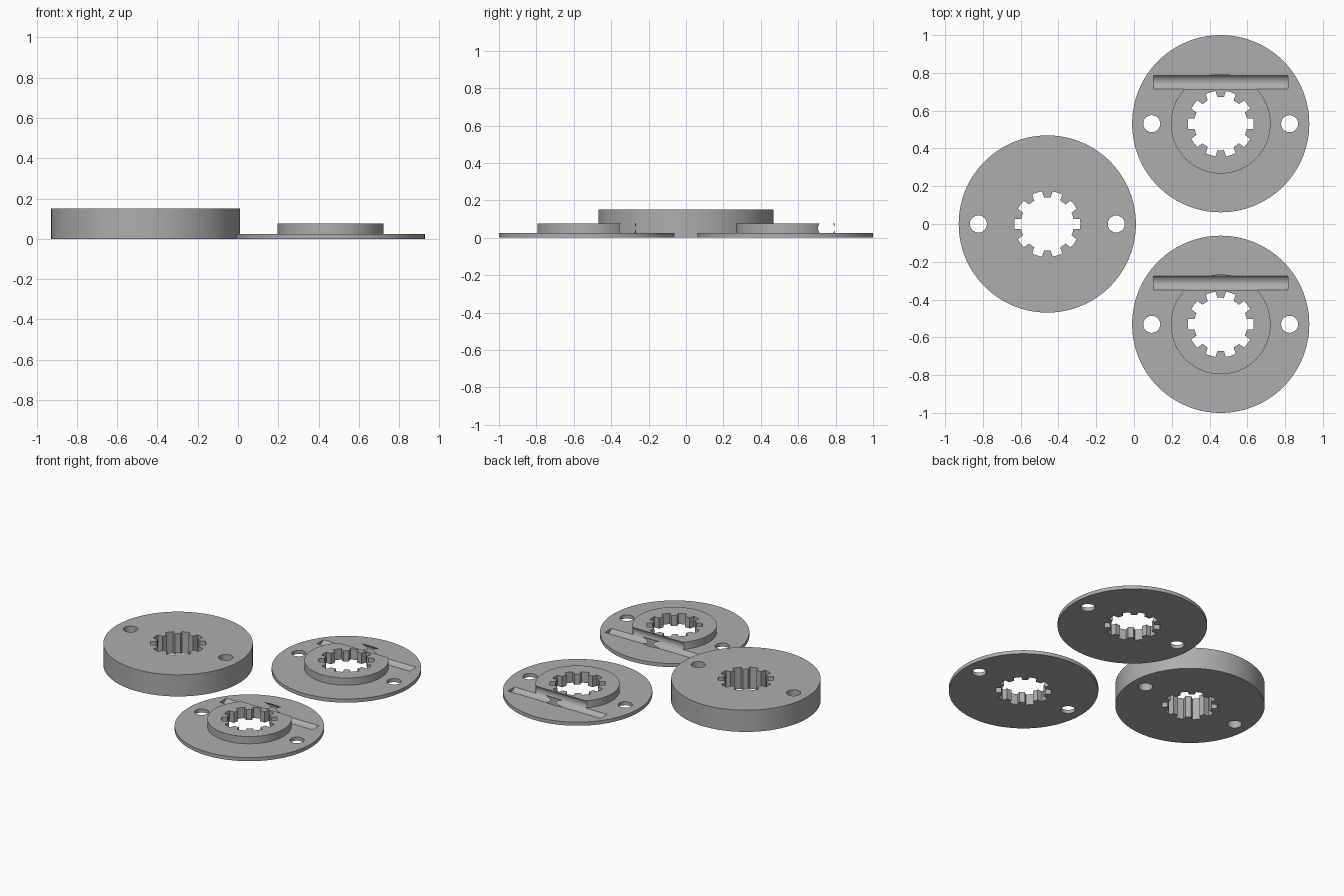
import bpy, bmesh, math
from mathutils import Matrix, Vector

if "Cube" in bpy.data.objects:
    bpy.data.objects.remove(bpy.data.objects["Cube"])

R, HUB_R = 0.469, 0.264          # disc and hub radii
BORE_R, SLOT_R, SLOT_W = 0.141, 0.175, 0.054
PIN_X, PIN_R = 0.365, 0.045      # two round holes

steel = bpy.data.materials.new("grey steel")
steel.diffuse_color = (0.42, 0.42, 0.42, 1)
steel.use_nodes = True
steel.node_tree.nodes["Principled BSDF"].inputs["Base Color"].default_value = steel.diffuse_color


def make_object(name, bm):
    bmesh.ops.recalc_face_normals(bm, faces=bm.faces)
    mesh = bpy.data.meshes.new(name)
    bm.to_mesh(mesh)
    bm.free()
    ob = bpy.data.objects.new(name, mesh)
    bpy.context.collection.objects.link(ob)
    mesh.materials.append(steel)
    return ob


def cylinder(name, r, z0, z1, x=0, segs=128):
    bm = bmesh.new()
    bmesh.ops.create_cone(bm, cap_ends=True, segments=segs, radius1=r, radius2=r,
                          depth=z1 - z0, matrix=Matrix.Translation((x, 0, (z0 + z1) / 2)))
    return make_object(name, bm)


def spline_cutter():
    # Ten straight-sided slots around a round bore, as one extruded outline
    half_in = math.asin(SLOT_W / 2 / BORE_R)
    half_out = math.asin(SLOT_W / 2 / SLOT_R)
    step = math.tau / 10
    pts = []
    for i in range(10):
        a = i * step
        pts += [(SLOT_R, a - half_out), (SLOT_R, a), (SLOT_R, a + half_out)]
        gap = step - 2 * half_in
        pts += [(BORE_R, a + half_in + gap * k / 4) for k in range(5)]
    bm = bmesh.new()
    face = bm.faces.new([bm.verts.new((r * math.cos(a), r * math.sin(a), -0.1)) for r, a in pts])
    ext = bmesh.ops.extrude_face_region(bm, geom=[face])
    bmesh.ops.translate(bm, vec=Vector((0, 0, 0.4)),
                        verts=[v for v in ext["geom"] if isinstance(v, bmesh.types.BMVert)])
    return make_object("spline_cutter", bm)


def groove_cutter():
    # Round bar lying along x, sunk into the hub and the plate
    bm = bmesh.new()
    mat = Matrix.Translation((0, 0.219, 0.05)) @ Matrix.Rotation(math.pi / 2, 4, 'Y')
    bmesh.ops.create_cone(bm, cap_ends=True, segments=48, radius1=0.044, radius2=0.044,
                          depth=0.71, matrix=mat)
    return make_object("groove_cutter", bm)


def combine(ob, other, operation):
    mod = ob.modifiers.new(operation.lower(), 'BOOLEAN')
    mod.object, mod.operation, mod.solver = other, operation, 'EXACT'
    bpy.context.view_layer.objects.active = ob
    bpy.ops.object.modifier_apply(modifier=mod.name)
    bpy.data.objects.remove(other)


def make_disc(name, thickness, x, y, hub_top=None):
    ob = cylinder(name, R, 0, thickness)
    if hub_top:
        combine(ob, cylinder("hub", HUB_R, thickness / 2, hub_top), 'UNION')
    combine(ob, spline_cutter(), 'DIFFERENCE')
    for side in (-1, 1):
        combine(ob, cylinder("pin_cutter", PIN_R, -0.1, 0.3, side * PIN_X, 48), 'DIFFERENCE')
    if hub_top:
        combine(ob, groove_cutter(), 'DIFFERENCE')
    ob.location = (x, y, 0)
    bpy.ops.object.select_all(action='DESELECT')
    ob.select_set(True)
    bpy.context.view_layer.objects.active = ob
    bpy.ops.object.shade_smooth_by_angle(angle=math.radians(25))


# Thick disc on the left, two hubbed plates on the right
make_disc("thick_disc", 0.15, -0.459, 0)
make_disc("front_hub_plate", 0.025, 0.459, -0.531, 0.075)
make_disc("back_hub_plate", 0.025, 0.459, 0.531, 0.075)
